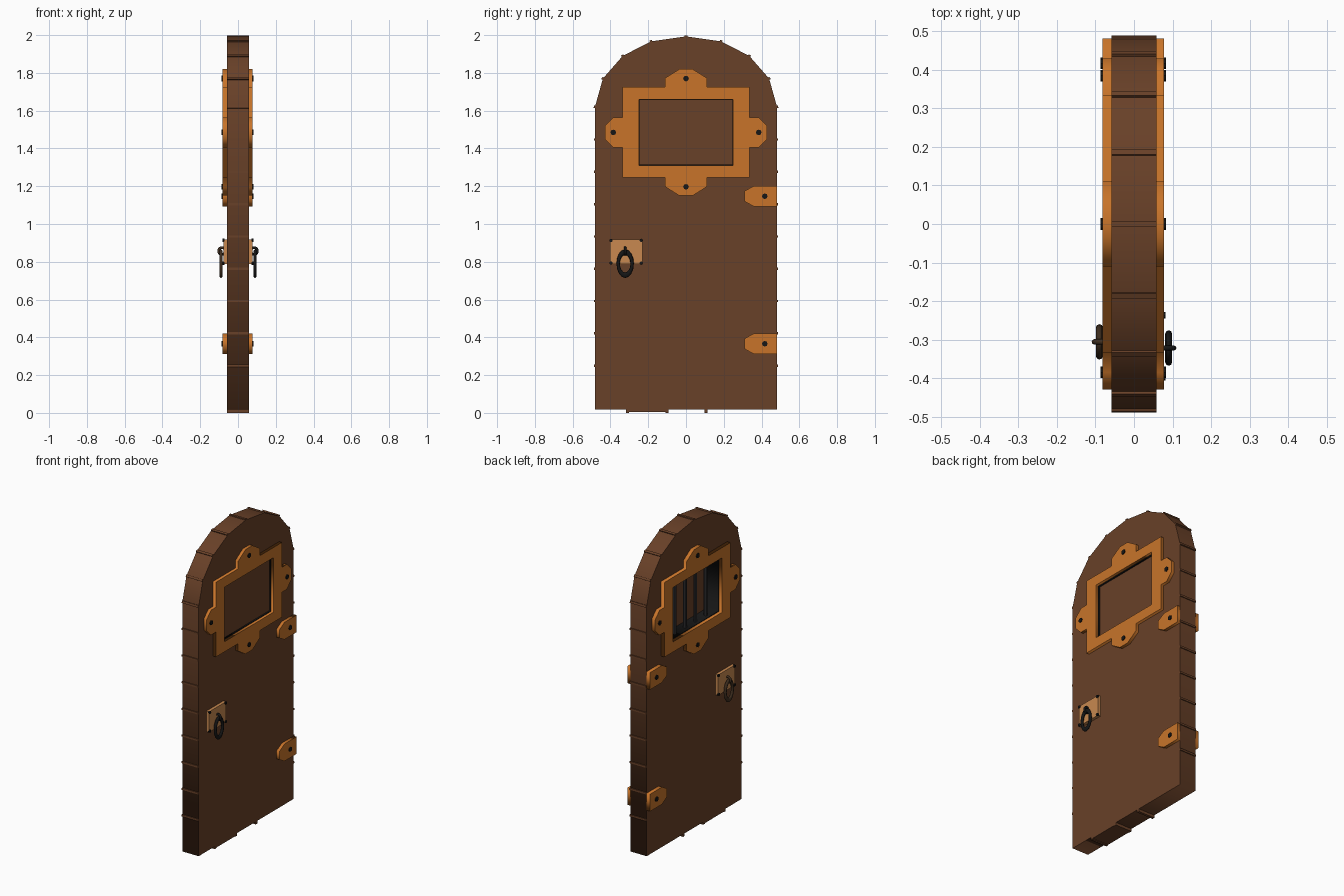
import bpy, math
from mathutils import Vector

if "Cube" in bpy.data.objects:
    bpy.data.objects.remove(bpy.data.objects["Cube"])


def mat(name, r, g, b):
    m = bpy.data.materials.new(name)
    m.diffuse_color = (r, g, b, 1)
    m.use_nodes = True
    m.node_tree.nodes["Principled BSDF"].inputs["Base Color"].default_value = m.diffuse_color
    return m


WOOD = mat("wood", 0.14, 0.052, 0.021)
BRASS = mat("brass", 0.58, 0.175, 0.023)
TAN = mat("tan_metal", 0.58, 0.25, 0.08)
BLACK = mat("black_iron", 0.008, 0.008, 0.008)
BROWN = mat("brown_iron", 0.05, 0.028, 0.014)
GREY = mat("bar_iron", 0.035, 0.035, 0.038)


def plate(name, loops, x0, x1, m):
    """Flat (y, z) outline with optional holes, extruded from x0 to x1."""
    cu = bpy.data.curves.new(name, 'CURVE')
    cu.dimensions = '2D'
    cu.fill_mode = 'BOTH'
    cu.extrude = abs(x1 - x0) / 2
    for pts in loops:
        s = cu.splines.new('POLY')
        s.points.add(len(pts) - 1)
        for p, (y, z) in zip(s.points, pts):
            p.co = (y, z, 0, 1)
        s.use_cyclic_u = True
    ob = bpy.data.objects.new(name, cu)
    ob.location.x = (x0 + x1) / 2
    ob.rotation_euler = (math.pi / 2, 0, math.pi / 2)
    bpy.context.collection.objects.link(ob)
    bpy.ops.object.select_all(action='DESELECT')
    bpy.context.view_layer.objects.active = ob
    ob.select_set(True)
    bpy.ops.object.convert(target='MESH')
    ob = bpy.context.object
    ob.data.materials.clear()
    ob.data.materials.append(m)
    return ob


def finish(name, m):
    ob = bpy.context.object
    ob.name = name
    ob.data.materials.append(m)
    return ob


def box(name, c, size, m, rx=0):
    bpy.ops.mesh.primitive_cube_add(size=1, location=c, rotation=(rx, 0, 0))
    bpy.context.object.scale = size
    return finish(name, m)


def rod(name, c, r, depth, m, along_x=True):
    bpy.ops.mesh.primitive_cylinder_add(vertices=8, radius=r, depth=depth, location=c,
                                        rotation=(0, math.pi / 2 if along_x else 0, 0))
    return finish(name, m)


def torus(name, c, major, minor, rot, scale, m):
    bpy.ops.mesh.primitive_torus_add(major_segments=16, minor_segments=8, major_radius=major,
                                     minor_radius=minor, location=c, rotation=rot)
    bpy.context.object.scale = scale
    bpy.ops.object.shade_smooth_by_angle(angle=math.radians(50))
    return finish(name, m)


def rect(y, z0, z1):
    return [(-y, z0), (y, z0), (y, z1), (-y, z1)]


# Arched door slab with a window opening
half = [(0.482, 0.017), (0.482, 1.62), (0.44, 1.77), (0.335, 1.89), (0.185, 1.967)]
outline = half + [(0, 1.993)] + [(-y, z) for y, z in reversed(half)]
plate("door_slab", [outline, rect(0.25, 1.31, 1.66)], -0.058, 0.058, WOOD)

# Thin ridges at the joints around the rim
for i in range(8):
    for s in (-1, 1):
        box("side_ridge", (0, s * 0.481, 0.25 + i * 0.171), (0.116, 0.014, 0.012), WOOD)
for y, z in outline[1:-1]:
    n = Vector((y, z - 1.50)).normalized()
    box("arch_ridge", (0, y - n.x * 0.001, z - n.y * 0.001), (0.116, 0.014, 0.014), WOOD,
        math.atan2(n.y, n.x))
box("bottom_plank", (0, -0.205, 0.011), (0.116, 0.21, 0.014), WOOD)
for y in (-0.31, -0.1, 0.105):
    box("bottom_ridge", (0, y, 0.01), (0.116, 0.016, 0.02), WOOD)

# Window lining, shutter panel and bars
plate("window_lining", [rect(0.25, 1.31, 1.66), rect(0.246, 1.314, 1.656)], -0.06, 0.06, BLACK)
box("window_panel", (0.035, 0, 1.485), (0.03, 0.494, 0.344), WOOD)
for i in range(4):
    rod("window_bar", (-0.03, (i - 1.5) * 0.104, 1.485), 0.011, 0.345, GREY, False)

# Frame outline: one rectangle with a chamfered tab on each side
C = 1.485
quarter = [(0.43, 0.035), (0.385, 0.08), (0.335, 0.08), (0.335, 0.24),
           (0.11, 0.24), (0.11, 0.288), (0.035, 0.335)]
frame = (quarter + [(-y, z) for y, z in reversed(quarter)]
         + [(-y, -z) for y, z in quarter] + [(y, -z) for y, z in reversed(quarter)])
frame = [(y, C + z) for y, z in frame]
hinge = [(0.482, 0.055), (0.36, 0.055), (0.31, 0.027), (0.31, -0.027), (0.36, -0.055), (0.482, -0.055)]

# Fittings on both faces
for s, top, ring_y, iron in ((1, 0.078, -0.322, BLACK), (-1, 0.082, -0.306, BROWN)):
    def stud(y, z, r=0.015):
        rod("stud", (s * (top - 0.002), y, z), r, 0.014, BLACK)

    plate("window_frame", [frame, rect(0.25, 1.31, 1.66)], s * 0.057, s * top, BRASS)
    for y, z in ((0, 1.77), (0, 1.197), (0.385, C), (-0.385, C)):
        stud(y, z)
    for hz in (1.147, 0.366):
        plate("hinge_plate", [[(y, hz + z) for y, z in hinge]], s * 0.057, s * top, BRASS)
        stud(0.417, hz)

    # Handle plate, staple and hanging ring
    py = ring_y + 0.005
    box("handle_plate", (s * 0.066, py, 0.853), (0.022, 0.172, 0.132), TAN)
    for a in (-1, 1):
        for b in (-1, 1):
            rod("handle_stud", (s * 0.077, py + a * 0.08, 0.853 + b * 0.06), 0.009, 0.01, BLACK)
    torus("handle_staple", (s * 0.085, ring_y, 0.857), 0.018, 0.007,
          (math.pi / 2, 0, 0), (1, 1, 1), iron)
    torus("handle_ring", (s * 0.09, ring_y, 0.79), 0.037, 0.009,
          (0, math.pi / 2, 0), (1.65, 1, 1), iron)
